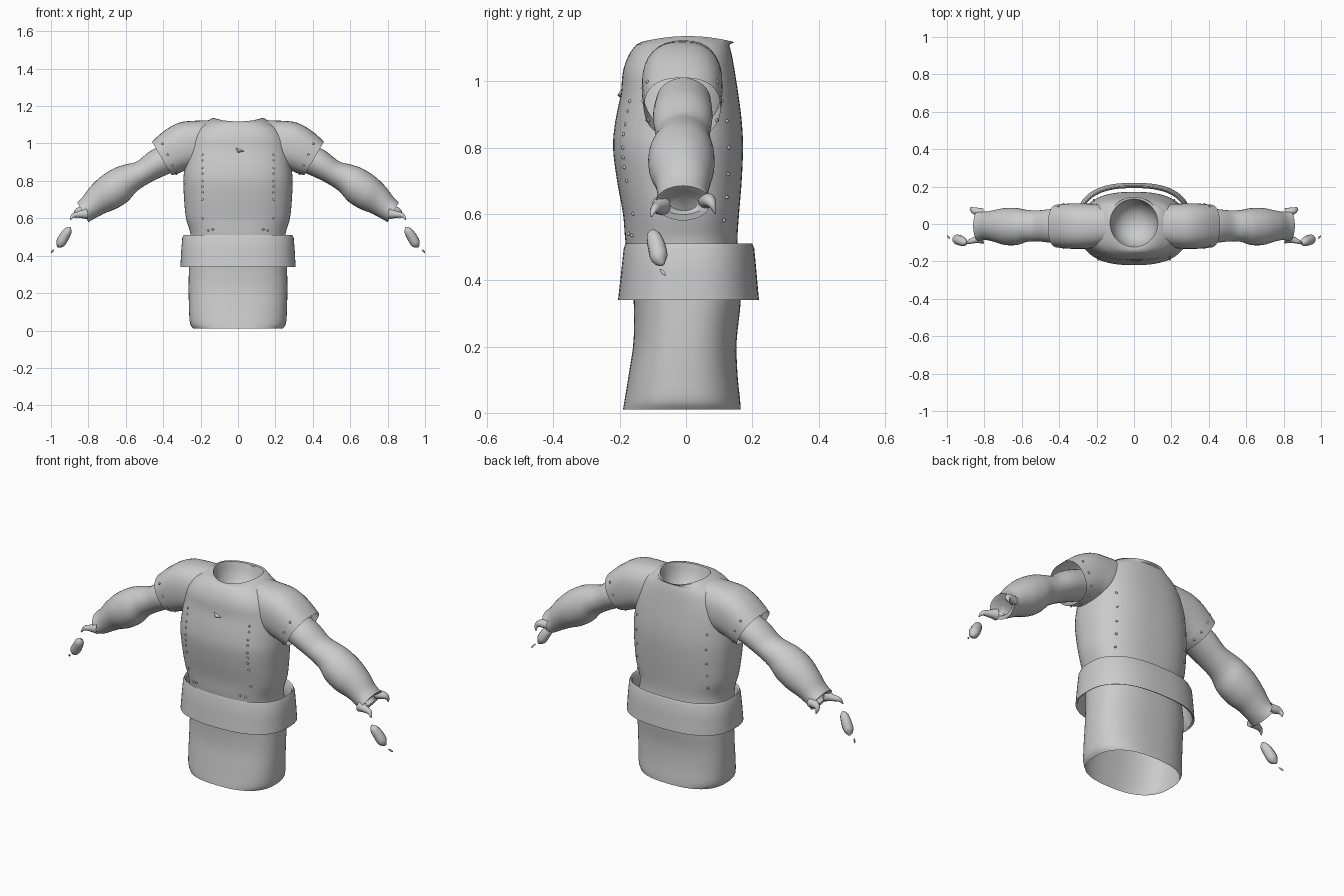
import bpy, math
from mathutils import Vector, Matrix

if "Cube" in bpy.data.objects:
    bpy.data.objects.remove(bpy.data.objects["Cube"])

grey = bpy.data.materials.new("plain grey")
grey.diffuse_color = (0.6, 0.6, 0.6, 1)
grey.use_nodes = True
grey.node_tree.nodes["Principled BSDF"].inputs["Base Color"].default_value = grey.diffuse_color


def spow(v, e):
    return math.copysign(abs(v) ** e, v)


def build(name, verts, faces):
    me = bpy.data.meshes.new(name)
    me.from_pydata(verts, [], faces)
    me.materials.append(grey)
    ob = bpy.data.objects.new(name, me)
    bpy.context.collection.objects.link(ob)
    bpy.context.view_layer.objects.active = ob
    ob.select_set(True)
    bpy.ops.object.shade_smooth_by_angle(angle=math.radians(50))
    ob.select_set(False)
    return ob


def smooth(rows, sub):
    """Catmull-Rom interpolation of rows of numbers."""
    out = []
    for i in range(len(rows) - 1):
        p = [rows[max(0, min(len(rows) - 1, i + k))] for k in (-1, 0, 1, 2)]
        for s in range(sub):
            t = s / sub
            out.append([0.5 * (2 * b + (c - a) * t + (2 * a - 5 * b + 4 * c - d) * t * t
                               + (3 * b - a - 3 * c + d) * t ** 3) for a, b, c, d in zip(*p)])
    return out + [list(rows[-1])]


def loft(name, rings, cap=False, loop=False):
    n, m = len(rings[0]), len(rings)
    verts = [v for r in rings for v in r]
    faces = [(i * n + j, i * n + (j + 1) % n, (i + 1) % m * n + (j + 1) % n, (i + 1) % m * n + j)
             for i in range(m if loop else m - 1) for j in range(n)]
    if cap:
        faces.append(tuple(range((m - 1) * n, m * n)))
    return build(name, verts, faces)


def flat_ring(row, e=0.8, n=64):
    """Horizontal rounded ring: z, half width, front y, back y."""
    z, w, f, b = row
    return [(w * spow(math.cos(a), e), (f + b) / 2 + (b - f) / 2 * spow(math.sin(a), e), z)
            for a in (2 * math.pi * k / n for k in range(n))]


def limb_ring(row, side, e, n=32):
    """Slanted ring from its top and bottom points plus front and back y."""
    tx, tz, bx, bz, f, b = row
    out = []
    for k in range(n):
        a = side * 2 * math.pi * k / n
        c, s = spow(math.cos(a), e), spow(math.sin(a), e)
        out.append((side * ((tx + bx) / 2 + (tx - bx) / 2 * c),
                    (f + b) / 2 + (b - f) / 2 * s, (tz + bz) / 2 + (tz - bz) / 2 * c))
    return out


# Skirt, waist and chest in one shell, open at the bottom
body = smooth([(0.01, 0.24, -0.19, 0.165), (0.04, 0.257, -0.185, 0.163), (0.12, 0.262, -0.172, 0.155),
               (0.22, 0.264, -0.158, 0.153), (0.34, 0.262, -0.158, 0.165), (0.44, 0.255, -0.17, 0.158),
               (0.52, 0.255, -0.183, 0.155), (0.60, 0.278, -0.19, 0.16), (0.70, 0.288, -0.208, 0.168),
               (0.80, 0.292, -0.22, 0.172), (0.88, 0.285, -0.213, 0.168), (0.96, 0.275, -0.197, 0.158),
               (1.03, 0.255, -0.19, 0.147), (1.08, 0.22, -0.172, 0.138), (1.11, 0.175, -0.15, 0.13)], 4)
rings = [flat_ring(r) for r in body]


# Neck rim raised at the sides, falling into a shallow hollow
def neck_ring(r, z, lift):
    return [(r * math.cos(a), 0.005 + r * math.sin(a), z + lift * math.cos(a) ** 2)
            for a in (2 * math.pi * k / 64 for k in range(64))]


rings += [neck_ring(0.14, 1.118, 0.018), neck_ring(0.128, 1.116, 0.02), neck_ring(0.12, 1.09, 0.015),
          neck_ring(0.105, 1.04, 0), neck_ring(0.06, 1.0, 0), neck_ring(0.015, 0.99, 0)]
loft("torso", rings, cap=True)

# Wide loose belt with a rounded top lip
loft("belt", [flat_ring(r) for r in [(0.34, 0.308, -0.205, 0.22), (0.42, 0.304, -0.196, 0.213),
     (0.495, 0.298, -0.188, 0.206), (0.51, 0.291, -0.183, 0.2), (0.50, 0.282, -0.176, 0.192),
     (0.42, 0.284, -0.178, 0.194), (0.345, 0.299, -0.196, 0.21)]], loop=True)

sleeve = smooth([(0.13, 1.125, 0.15, 0.90, -0.11, 0.10), (0.22, 1.122, 0.21, 0.87, -0.128, 0.108),
                 (0.30, 1.115, 0.26, 0.86, -0.133, 0.11), (0.36, 1.09, 0.295, 0.85, -0.133, 0.11),
                 (0.41, 1.055, 0.32, 0.84, -0.13, 0.108), (0.46, 1.01, 0.355, 0.83, -0.126, 0.104)], 4)
arm = smooth([(0.36, 1.01, 0.29, 0.87, -0.09, 0.075), (0.46, 0.965, 0.40, 0.825, -0.1, 0.08),
              (0.54, 0.905, 0.48, 0.785, -0.093, 0.073), (0.60, 0.888, 0.54, 0.745, -0.095, 0.075),
              (0.66, 0.868, 0.59, 0.69, -0.112, 0.085), (0.73, 0.825, 0.65, 0.652, -0.112, 0.085),
              (0.79, 0.768, 0.71, 0.628, -0.094, 0.074), (0.83, 0.715, 0.76, 0.602, -0.086, 0.066),
              (0.86, 0.685, 0.80, 0.58, -0.092, 0.074)], 5)
# Hollow wrist end
arm.append([0.845, 0.67, 0.805, 0.598, -0.075, 0.058])
arm.append([0.815, 0.655, 0.785, 0.61, -0.05, 0.035])


def sweep(name, pts, n=10):
    """Tapered horn along x, y, z, radius points."""
    rows = smooth(pts, 4)
    rings = []
    for i, r in enumerate(rows):
        d = Vector(rows[min(i + 1, len(rows) - 1)][:3]) - Vector(rows[max(i - 1, 0)][:3])
        u = d.cross(Vector((0.3, 0.2, 1))).normalized()
        v = d.cross(u).normalized()
        rings.append([Vector(r[:3]) + max(r[3], 0.001) * (u * math.cos(a) + v * math.sin(a))
                      for a in (2 * math.pi * k / n for k in range(n))])
    return loft(name, rings, cap=True)


for side, tag in ((1, "left"), (-1, "right")):
    loft(tag + "_sleeve", [limb_ring(r, side, 0.82) for r in sleeve])
    loft(tag + "_arm", [limb_ring(r, side, 1) for r in arm], cap=True)
    # Pointed cuff tips and the loose scraps past the wrist
    for name, pts in (
            ("back_cuff_tip", [(0.81, 0.06, 0.64, 0.024), (0.85, 0.07, 0.64, 0.02),
                               (0.868, 0.08, 0.625, 0.011), (0.865, 0.088, 0.60, 0.002)]),
            ("front_cuff_tip", [(0.81, -0.075, 0.625, 0.03), (0.85, -0.085, 0.62, 0.018),
                                (0.88, -0.095, 0.615, 0.012), (0.897, -0.105, 0.592, 0.002)]),
            ("hand_scrap", [(0.897, -0.1, 0.552, 0.004), (0.908, -0.098, 0.535, 0.021),
                            (0.93, -0.088, 0.50, 0.027), (0.95, -0.08, 0.465, 0.025), (0.962, -0.07, 0.447, 0.006)]),
            ("finger_scrap", [(0.985, -0.078, 0.433, 0.002), (0.992, -0.07, 0.424, 0.005),
                              (0.999, -0.062, 0.415, 0.002)])):
        sweep(tag + "_" + name, [(side * x, y, z, r) for x, y, z, r in pts])


# Rivets resting on the body surface
def surface_y(x, z, back):
    i = next(k for k, r in enumerate(body) if r[0] >= z)
    _, w, f, b = body[i]
    s = (1 - (abs(x) / w) ** 2.5) ** 0.4
    return (f + b) / 2 + (b - f) / 2 * s * (1 if back else -1)


spots = []
for side in (1, -1):
    for z in (0.94, 0.91, 0.87, 0.84, 0.80, 0.77, 0.74, 0.70, 0.60, 0.535):
        x = side * (0.19 - 0.03 * (z < 0.54))
        spots.append((x, surface_y(x, z, False), z))
    spots.append((side * 0.135, surface_y(0.135, 0.54, False), 0.54))
    for z in (0.88, 0.80, 0.72, 0.65, 0.58):
        x = side * 0.215
        spots.append((x, surface_y(x, z, True), z))
    # Around the sleeve hem
    for k in range(12):
        spots.append(tuple(limb_ring(sleeve[-4], side, 0.82, 12)[k]) if k not in (0, 1, 11) else spots[-1])

verts, faces = [], []
for p in dict.fromkeys(spots):
    base = len(verts)
    for lat in (-60, -20, 20, 60):
        for k in range(8):
            c, a = math.cos(math.radians(lat)), k * math.pi / 4
            verts.append(Vector(p) + 0.006 * Vector((c * math.cos(a), c * math.sin(a), math.sin(math.radians(lat)))))
    faces += [(base + i * 8 + j, base + i * 8 + (j + 1) % 8, base + i * 8 + 8 + (j + 1) % 8, base + i * 8 + 8 + j)
              for i in range(3) for j in range(8)]
    faces += [tuple(base + k for k in range(7, -1, -1)), tuple(base + 24 + k for k in range(8))]
build("rivets", verts, faces)

# Small three-sided nick on the chest
y = surface_y(0, 0.96, False)
build("chest_nick", [(-0.015, y + 0.004, 0.98), (-0.005, y + 0.004, 0.945), (0.045, y + 0.004, 0.96),
                     (0.005, y - 0.01, 0.958)], [(0, 1, 3), (1, 2, 3), (2, 0, 3)])
